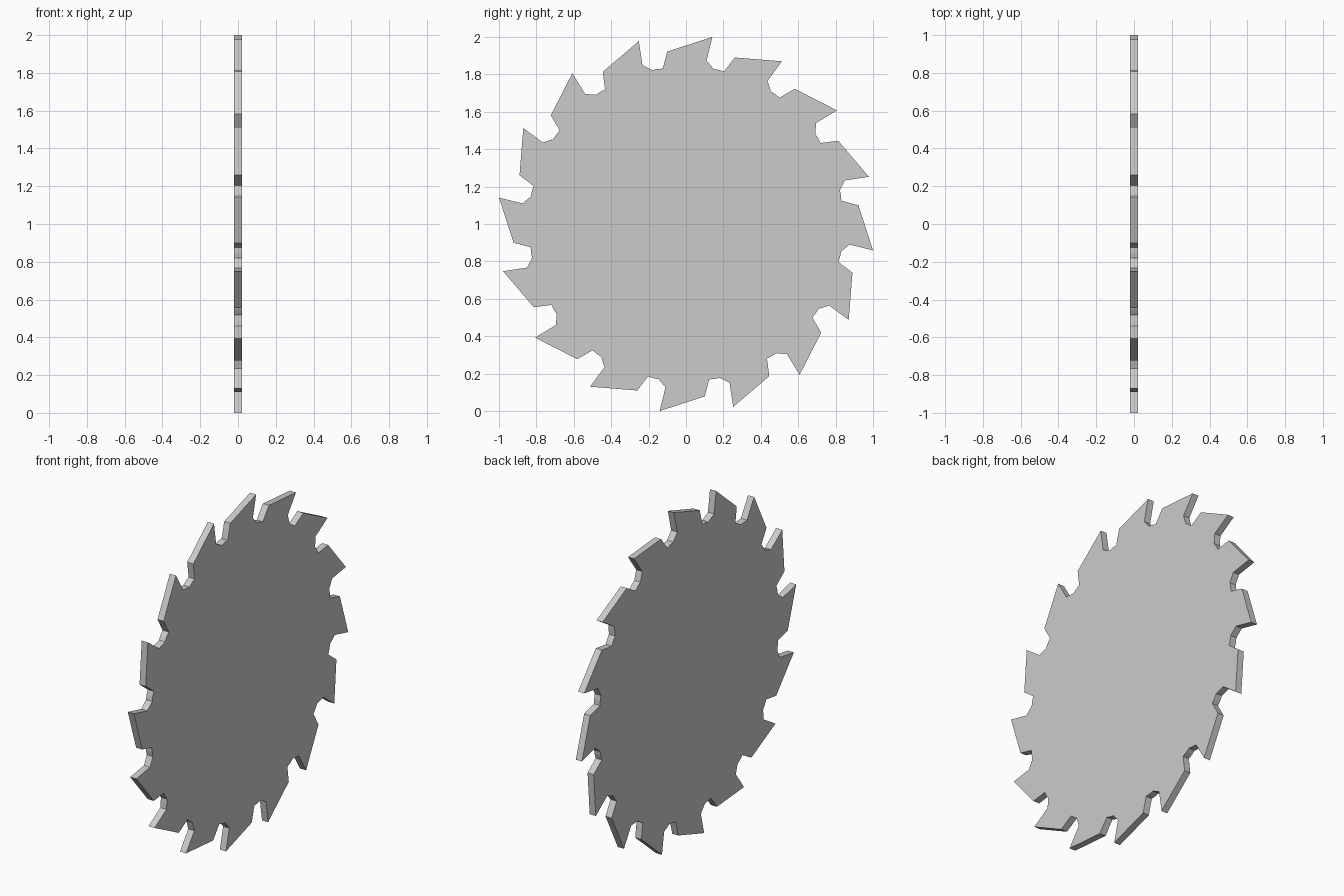
import bpy, bmesh
from math import radians
from mathutils import Matrix, Vector

if "Cube" in bpy.data.objects:
    bpy.data.objects.remove(bpy.data.objects["Cube"])

TEETH = 16
HALF_THICKNESS = 0.02

# One tooth in (y, z) about the hub: heel, tip, undercut face, gullet
tooth = [(-0.10, 0.922), (0.141, 1.0), (0.110, 0.874), (0.148, 0.829),
         (0.176, 0.824), (0.203, 0.815)]

bm = bmesh.new()

# Outline: the tooth repeated around the disc
outline = []
for i in range(TEETH):
    turn = Matrix.Rotation(radians(-360 / TEETH * i), 3, 'X')
    for y, z in tooth:
        p = turn @ Vector((-HALF_THICKNESS, y, z))
        outline.append(bm.verts.new(p + Vector((0, 0, 1))))
plate = bm.faces.new(outline)

# Thickness
ext = bmesh.ops.extrude_face_region(bm, geom=[plate], use_keep_orig=True)
moved = [g for g in ext['geom'] if isinstance(g, bmesh.types.BMVert)]
bmesh.ops.translate(bm, verts=moved, vec=(2 * HALF_THICKNESS, 0, 0))
bmesh.ops.recalc_face_normals(bm, faces=bm.faces[:])

mesh = bpy.data.meshes.new("saw_blade")
bm.to_mesh(mesh)
bm.free()
blade = bpy.data.objects.new("saw_blade", mesh)
bpy.context.collection.objects.link(blade)
